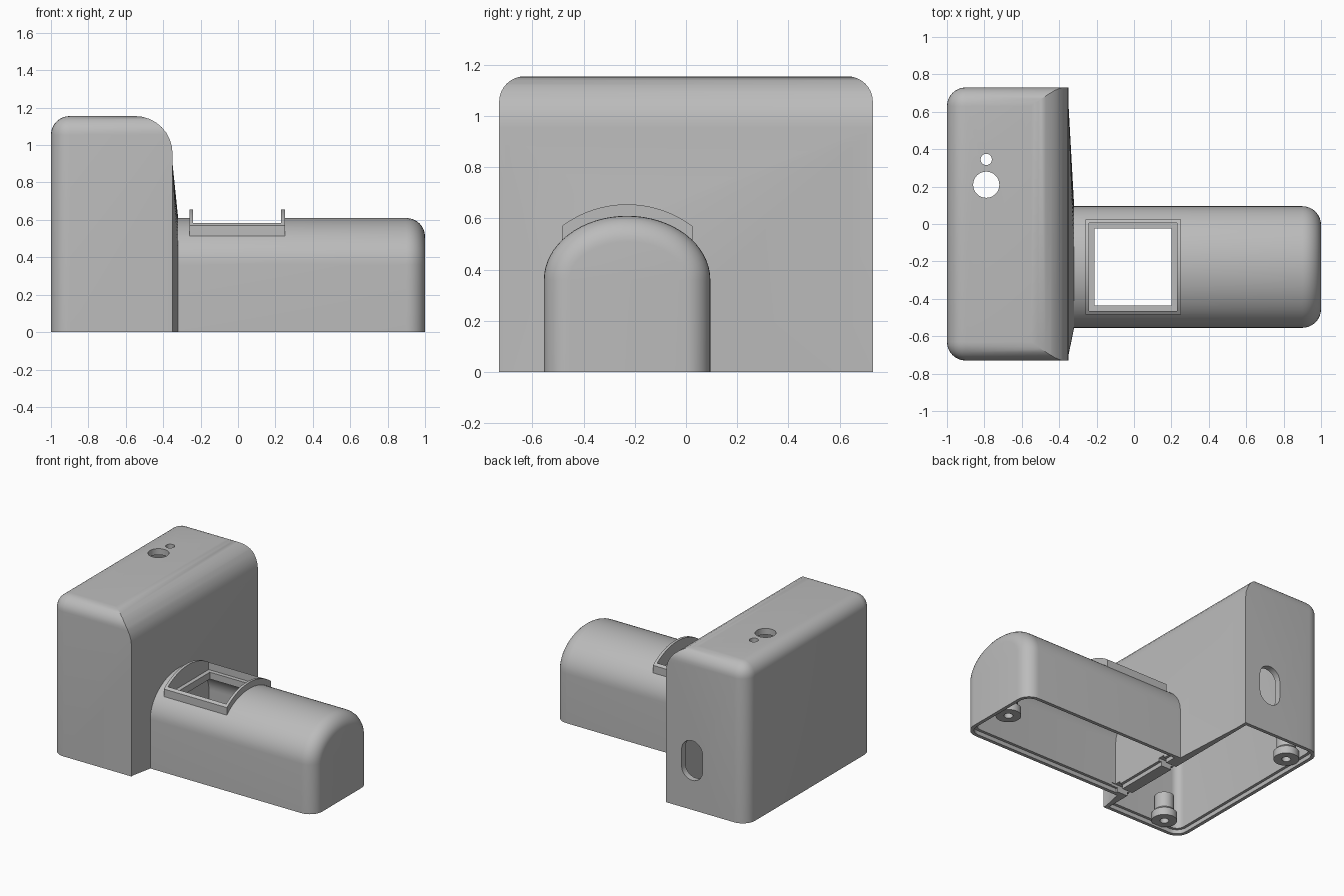
import bpy, bmesh, math
from mathutils import Vector

cube = bpy.data.objects.get("Cube")
if cube:
    bpy.data.objects.remove(cube, do_unlink=True)

GREY = (0.5, 0.5, 0.5, 1)
plastic = bpy.data.materials.new("grey plastic")
plastic.use_nodes = True
plastic.diffuse_color = GREY
plastic.node_tree.nodes["Principled BSDF"].inputs["Base Color"].default_value = GREY

ARM_Y = -0.23     # centre line of the arm
BELOW = -0.2      # solids run past the floor and are trimmed at the end


def finish_mesh(name, bm):
    bmesh.ops.recalc_face_normals(bm, faces=bm.faces)
    mesh = bpy.data.meshes.new(name)
    bm.to_mesh(mesh)
    bm.free()
    obj = bpy.data.objects.new(name, mesh)
    bpy.context.collection.objects.link(obj)
    return obj


def loft(name, rings):
    bm = bmesh.new()
    loops = [[bm.verts.new(p) for p in ring] for ring in rings]
    n = len(loops[0])
    for a, b in zip(loops, loops[1:]):
        for i in range(n):
            j = (i + 1) % n
            bm.faces.new((a[i], a[j], b[j], b[i]))
    bm.faces.new(loops[0])
    bm.faces.new(loops[-1])
    return finish_mesh(name, bm)


def rounded_box(name, lo, hi, radius=0, rounded=None):
    """Box whose edges are rounded where rounded(midpoint) is true (unit coordinates)."""
    bm = bmesh.new()
    bmesh.ops.create_cube(bm, size=2)
    edges = []
    if rounded:
        edges = [e for e in bm.edges if rounded((e.verts[0].co + e.verts[1].co) / 2)]
    lo, hi = Vector(lo), Vector(hi)
    for v in bm.verts:
        v.co = Vector([lo[i] + (hi[i] - lo[i]) * (v.co[i] + 1) / 2 for i in range(3)])
    if edges:
        bmesh.ops.bevel(bm, geom=edges, offset=radius, segments=8,
                        profile=0.5, affect='EDGES')
    return finish_mesh(name, bm)


def combine(target, tool, operation):
    mod = target.modifiers.new("combine", 'BOOLEAN')
    mod.operation = operation
    mod.solver = 'EXACT'
    mod.object = tool
    bpy.ops.object.select_all(action='DESELECT')
    bpy.context.view_layer.objects.active = target
    target.select_set(True)
    bpy.ops.object.modifier_apply(modifier=mod.name)
    bpy.data.objects.remove(tool, do_unlink=True)


def cylinder(name, x, y, radius, lo, hi):
    angles = [2 * math.pi * i / 32 for i in range(32)]
    return loft(name, [[(x + radius * math.cos(a), y + radius * math.sin(a), z)
                        for a in angles] for z in (lo, hi)])


def tower_form(name, inset):
    # Small rounding on the top and outer edges, large rounding toward the arm
    left, right, top = -1 + inset, -0.35 - inset, 1.155 - inset
    half = 0.73 - inset
    body = rounded_box(name, (left, -half, BELOW), (right, half, top), 0.1 - inset,
                       lambda m: (m.z > 0.5 and m.x < 0.5) or (m.x < -0.5 and abs(m.z) < 0.5))
    shoulder = rounded_box("shoulder", (-1.5, -1, -0.5), (right, 1, top), 0.2 - inset,
                           lambda m: m.x > 0.5 and m.z > 0.5)
    combine(body, shoulder, 'INTERSECT')
    return body


def arm_section(x, inset, low):
    # Straight sides under a half-elliptical arch
    wide, high = 0.325 - inset, 0.25 - inset
    arch = [(x, ARM_Y + wide * math.cos(a), 0.36 + high * math.sin(a))
            for a in [math.pi * i / 32 for i in range(33)]]
    return [(x, ARM_Y + wide, low)] + arch + [(x, ARM_Y - wide, low)]


def arm_form(name, inset, start, low):
    radius = 0.1 - inset
    rings = [arm_section(start, inset, low)]
    for i in range(9):
        t = math.pi / 2 * i / 8
        rings.append(arm_section(0.9 + radius * math.sin(t),
                                 inset + radius * (1 - math.cos(t)), low))
    return loft(name, rings)


# Outer body: tower, arm, and the tapered wall between them
housing = tower_form("housing", 0)
bm = bmesh.new()
points = [(x, y, z) for x in (-0.42, -0.355) for y in (-0.725, 0.725) for z in (-0.17, 0.95)]
for p in points + arm_section(-0.32, 0, -0.17):
    bm.verts.new(p)
hull = bmesh.ops.convex_hull(bm, input=bm.verts)
loose = [v for v in bm.verts if not v.link_faces]
bmesh.ops.delete(bm, geom=loose, context='VERTS')
combine(housing, finish_mesh("tapered_wall", bm), 'UNION')
combine(housing, arm_form("arm", 0, -0.37, -0.14), 'UNION')

# Hollow interiors, open underneath, with a stepped rim
combine(housing, tower_form("tower_cavity", 0.045), 'DIFFERENCE')
combine(housing, arm_form("arm_cavity", 0.045, -0.27, -0.3), 'DIFFERENCE')
combine(housing, rounded_box("tower_rim", (-0.975, -0.705, -0.35), (-0.375, 0.705, 0.03), 0.075,
                             lambda m: m.x < -0.5 and abs(m.z) < 0.5), 'DIFFERENCE')
combine(housing, rounded_box("arm_rim", (-0.29, ARM_Y - 0.3, -0.35), (0.975, ARM_Y + 0.3, 0.03),
                             0.075, lambda m: m.x > 0.5 and abs(m.z) < 0.5), 'DIFFERENCE')

# Saddle with an arched top, a recess and a square window
arc = []
for i in range(17):
    y = -0.255 + 0.51 * i / 16
    arc.append((y, 0.23 + math.sqrt(0.425 ** 2 - y * y)))
outline = [(-0.255, 0.48)] + arc + [(0.255, 0.48)]
combine(housing, loft("saddle", [[(x, ARM_Y + y, z) for y, z in outline]
                                 for x in (-0.26, 0.25)]), 'UNION')
combine(housing, rounded_box("recess", (-0.24, ARM_Y - 0.235, 0.53),
                             (0.23, ARM_Y + 0.235, 0.8)), 'DIFFERENCE')
combine(housing, rounded_box("window", (-0.21, ARM_Y - 0.205, 0.3),
                             (0.2, ARM_Y + 0.205, 0.8)), 'DIFFERENCE')

# Round holes in the tower top and a slot in its back
combine(housing, cylinder("large_hole", -0.79, 0.21, 0.07, 1, 1.3), 'DIFFERENCE')
combine(housing, cylinder("small_hole", -0.79, 0.345, 0.03, 1, 1.3), 'DIFFERENCE')
slot = []
for i in range(26):
    a = math.pi * (i if i < 13 else i - 1) / 12
    offset = 0.06 if i < 13 else -0.06
    slot.append((-0.56 + 0.085 * math.cos(a), 0.36 + offset + 0.085 * math.sin(a)))
combine(housing, loft("slot", [[(x, y, z) for x, z in slot] for y in (0.6, 0.85)]), 'DIFFERENCE')

# Cable notches in the dividing wall, then trim flat at the floor
for y in (-0.49, -0.04):
    combine(housing, rounded_box("notch", (-0.42, y - 0.025, -0.4),
                                 (-0.24, y + 0.025, 0.05)), 'DIFFERENCE')
combine(housing, rounded_box("floor_trim", (-2, -2, -1), (2, 2, 0)), 'DIFFERENCE')


# Stepped screw posts with a hole underneath
def screw_post(name, x, y):
    profile = [(0, 0.12), (0.03, 0.12), (0.03, 0.015), (0.085, 0.015),
               (0.085, 0.07), (0.065, 0.09), (0.065, 0.2), (0, 0.22)]
    bm = bmesh.new()
    verts = [bm.verts.new((x + r, y, z)) for r, z in profile]
    edges = [bm.edges.new(pair) for pair in zip(verts, verts[1:])]
    bmesh.ops.spin(bm, geom=verts + edges, cent=(x, y, 0), axis=(0, 0, 1),
                   angle=2 * math.pi, steps=24, use_merge=True)
    bmesh.ops.remove_doubles(bm, verts=bm.verts, dist=0.0001)
    return finish_mesh(name, bm)


parts = [housing,
         screw_post("arm_post", 0.89, ARM_Y),
         screw_post("back_post", -0.885, 0.51),
         screw_post("front_post", -0.79, -0.63)]

# Shading and colour
for obj in parts:
    obj.data.materials.clear()
    obj.data.materials.append(plastic)
    for face in obj.data.polygons:
        face.material_index = 0
    bpy.ops.object.select_all(action='DESELECT')
    obj.select_set(True)
    bpy.context.view_layer.objects.active = obj
    bpy.ops.object.shade_smooth_by_angle(angle=math.radians(25))
